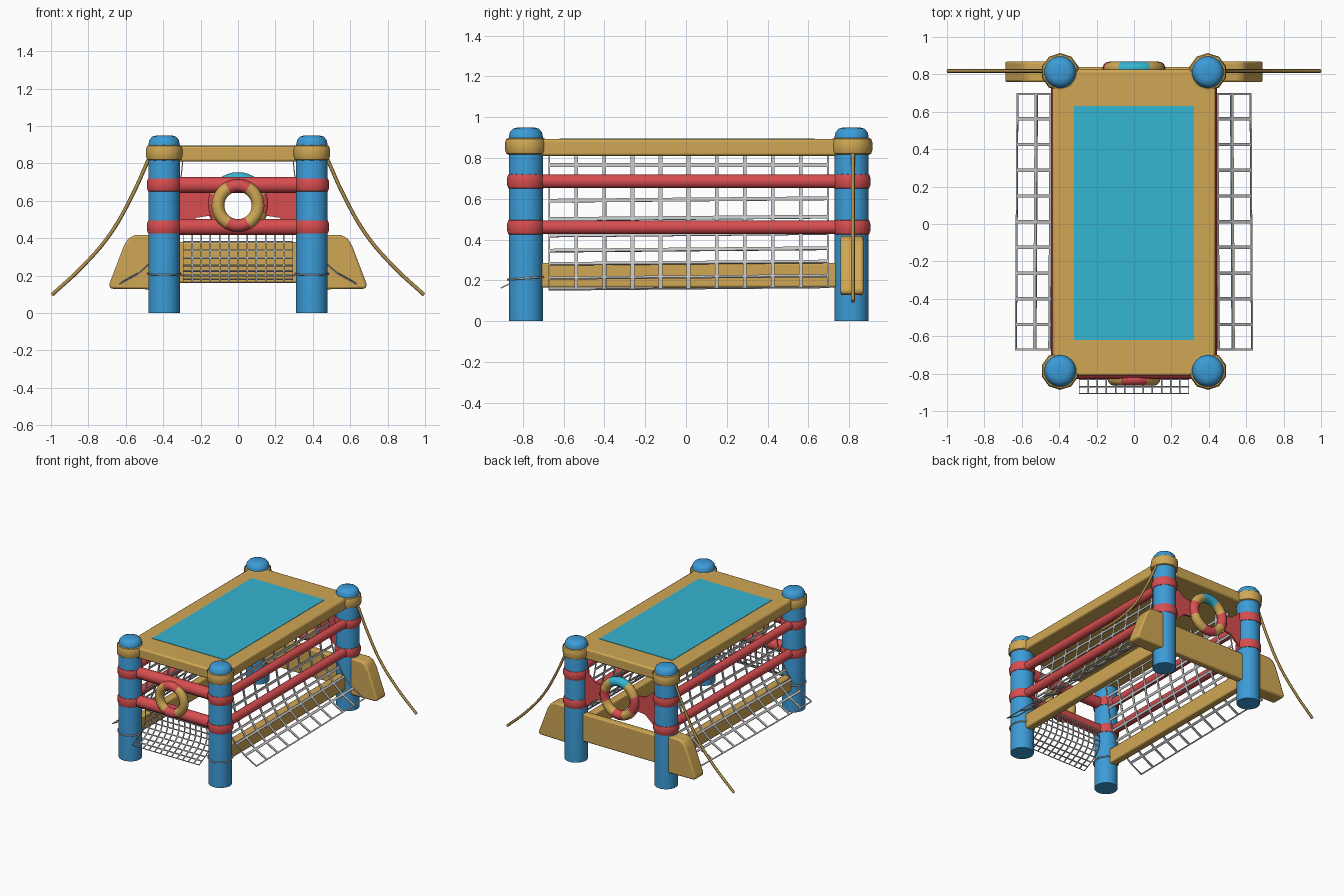
import bpy, bmesh, math
from mathutils import Vector

cube = bpy.data.objects.get("Cube")
if cube:
    bpy.data.objects.remove(cube, do_unlink=True)


def material(name, rgb):
    m = bpy.data.materials.new(name)
    m.use_nodes = True
    m.diffuse_color = (*rgb, 1)
    m.node_tree.nodes["Principled BSDF"].inputs["Base Color"].default_value = (*rgb, 1)
    return m


BLUE = material("post blue", (0.045, 0.33, 0.68))
AQUA = material("canopy turquoise", (0.035, 0.46, 0.64))
OCHRE = material("ochre", (0.63, 0.39, 0.09))
RED = material("red", (0.68, 0.075, 0.08))
GREY = material("net grey", (0.56, 0.56, 0.57))
ROPE = material("rope brown", (0.42, 0.27, 0.07))


def finish(name, bm, mat, loc=(0, 0, 0), smooth=True, bevel=0):
    bmesh.ops.recalc_face_normals(bm, faces=bm.faces[:])
    me = bpy.data.meshes.new(name)
    bm.to_mesh(me)
    bm.free()
    me.materials.append(mat)
    ob = bpy.data.objects.new(name, me)
    ob.location = loc
    bpy.context.collection.objects.link(ob)
    if bevel:
        b = ob.modifiers.new("soft edges", "BEVEL")
        b.width, b.segments = bevel, 2
    if smooth:
        bpy.ops.object.select_all(action="DESELECT")
        ob.select_set(True)
        bpy.context.view_layer.objects.active = ob
        bpy.ops.object.shade_smooth_by_angle(angle=math.radians(40))
    return ob


def box(name, lo, hi, mat, bevel=0.01):
    lo, hi = Vector(lo), Vector(hi)
    bm = bmesh.new()
    bmesh.ops.create_cube(bm, size=1)
    bmesh.ops.scale(bm, vec=hi - lo, verts=bm.verts)
    return finish(name, bm, mat, (lo + hi) / 2, bevel=bevel)


def lathe(name, profile, sides, mat, loc):
    """Closed solid of revolution from (radius, height) points."""
    bm = bmesh.new()
    rings = []
    for r, z in profile:
        rings.append([bm.verts.new((r * math.cos(a), r * math.sin(a), z))
                      for a in (math.tau * (i + 0.5) / sides for i in range(sides))])
    for low, high in zip(rings, rings[1:]):
        for i in range(sides):
            j = (i + 1) % sides
            bm.faces.new((low[i], low[j], high[j], high[i]))
    bm.faces.new(rings[0])
    bm.faces.new(rings[-1])
    return finish(name, bm, mat, loc)


def prism_y(name, outline, y0, y1, mat, bevel=0):
    """Outline in x, z extruded along y."""
    bm = bmesh.new()
    face = bm.faces.new([bm.verts.new((x, y0, z)) for x, z in outline])
    new = bmesh.ops.extrude_face_region(bm, geom=[face])["geom"]
    bmesh.ops.translate(bm, vec=(0, y1 - y0, 0),
                        verts=[v for v in new if isinstance(v, bmesh.types.BMVert)])
    return finish(name, bm, mat, bevel=bevel)


def tube(name, points, radius, mat, cyclic=False, sides=2):
    cu = bpy.data.curves.new(name, "CURVE")
    cu.dimensions = "3D"
    cu.bevel_depth, cu.bevel_resolution = radius, sides
    cu.use_fill_caps = True
    cu.resolution_u = 6
    sp = cu.splines.new("BEZIER")
    sp.bezier_points.add(len(points) - 1)
    for bp, p in zip(sp.bezier_points, points):
        bp.co = p
        bp.handle_left_type = bp.handle_right_type = "AUTO"
    sp.use_cyclic_u = cyclic
    cu.materials.append(mat)
    ob = bpy.data.objects.new(name, cu)
    bpy.context.collection.objects.link(ob)
    return ob


def net(name, rows, half_strand):
    """Grid of points turned into flat woven strands."""
    bm = bmesh.new()
    grid = [[bm.verts.new(p) for p in row] for row in rows]
    for a, b in zip(grid, grid[1:]):
        for i in range(len(a) - 1):
            bm.faces.new((a[i], a[i + 1], b[i + 1], b[i]))
    bmesh.ops.recalc_face_normals(bm, faces=bm.faces[:])
    holes = bm.faces[:]
    bmesh.ops.inset_individual(bm, faces=holes, thickness=half_strand, use_even_offset=True)
    bmesh.ops.delete(bm, geom=holes, context="FACES")
    ob = finish(name, bm, GREY, smooth=False)
    s = ob.modifiers.new("thickness", "SOLIDIFY")
    s.thickness, s.offset = 0.006, 0


def life_ring(name, loc, major, minor, colours, rule):
    bpy.ops.mesh.primitive_torus_add(major_segments=36, minor_segments=12, location=loc,
                                     rotation=(math.pi / 2, 0, 0),
                                     major_radius=major, minor_radius=minor)
    ob = bpy.context.object
    ob.name = name
    for m in colours:
        ob.data.materials.append(m)
    for f in ob.data.polygons:
        f.material_index = rule(math.degrees(math.atan2(f.center.y, f.center.x)))
    bpy.ops.object.shade_smooth_by_angle(angle=math.radians(60))


PX, FRONT, BACK = 0.395, -0.785, 0.812
POST = [(0.085, 0), (0.085, 0.9), (0.08, 0.925), (0.065, 0.943), (0.04, 0.95)]


def collar(r, h):
    return [(r - 0.025, -h), (r - 0.006, -h * 0.8), (r, -h * 0.4),
            (r, h * 0.4), (r - 0.006, h * 0.8), (r - 0.025, h)]


# Posts with their collars
for sx, side in ((1, "left"), (-1, "right")):
    for y, end in ((FRONT, "front"), (BACK, "back")):
        tag = f"{end}_{side}"
        lathe("post_" + tag, POST, 20, BLUE, (sx * PX, y, 0))
        lathe("top_collar_" + tag, collar(0.102, 0.045), 10, OCHRE, (sx * PX, y, 0.857))
        for z, level in ((0.685, "upper"), (0.46, "lower")):
            lathe(f"{level}_collar_{tag}", collar(0.094, 0.042), 16, RED, (sx * PX, y, z))

# Roof frame and turquoise sheet
box("roof_slab", (-0.435, -0.81, 0.81), (0.435, 0.825, 0.893), OCHRE, 0.012)
box("roof_sheet", (-0.32, -0.62, 0.888), (0.32, 0.63, 0.896), AQUA, 0)

# Red rails on the sides and front
for z, level in ((0.685, "upper"), (0.46, "lower")):
    for sx, side in ((1, "left"), (-1, "right")):
        tube(f"{level}_rail_{side}", [(sx * 0.408, FRONT, z), (sx * 0.408, BACK, z)], 0.035, RED, sides=3)
    tube(f"{level}_rail_front", [(-PX, FRONT, z), (PX, FRONT, z)], 0.045, RED, sides=3)

# Low boards, back wings, red back panels, guy ropes and side nets
WING = [(0.36, 0.125), (0.68, 0.13), (0.69, 0.15), (0.61, 0.36), (0.585, 0.4), (0.55, 0.418), (0.36, 0.418)]
PANEL = [(0.31, 0.43), (0.31, 0.72), (0.22, 0.65), (0.15, 0.64), (0.15, 0.52), (0.22, 0.51)]
GUY = [(0.47, 0.84), (0.57, 0.62), (0.685, 0.42), (0.83, 0.25), (0.995, 0.097)]
DRAPE = [(0.295, 0.82), (0.3, 0.765), (0.31, 0.68), (0.325, 0.59), (0.34, 0.5),
         (0.365, 0.42), (0.4, 0.345), (0.45, 0.28), (0.53, 0.21), (0.635, 0.152)]
for sx, side in ((1, "left"), (-1, "right")):
    xs = sorted((sx * 0.365, sx * 0.425))
    box("low_board_" + side, (xs[0], FRONT, 0.165), (xs[1], BACK, 0.285), OCHRE)
    prism_y("back_wing_" + side, [(sx * x, z) for x, z in WING], 0.758, 0.87, OCHRE, 0.015)
    prism_y("back_panel_" + side, [(sx * x, z) for x, z in PANEL], 0.81, 0.825, RED)
    tube("guy_rope_" + side, [(sx * x, 0.818, z) for x, z in GUY], 0.01, ROPE)
    rows = []
    for x, z in DRAPE:
        rows.append([(sx * (x - 0.008 * t * (x > 0.4)), -0.675 + 0.1375 * t * 10, z + 0.012 * t * (z < 0.6))
                     for t in (i / 10 for i in range(11))])
    net("side_net_" + side, rows, 0.009)
    # Cord wrapped round the front post and tied to the front net
    tie = [(sx * PX + 0.089 * math.cos(a), FRONT + 0.089 * math.sin(a), 0.21 + 0.006 * math.sin(a))
           for a in (math.tau * i / 8 for i in range(8))]
    tube("post_tie_" + side, tie, 0.005, GREY, cyclic=True, sides=1)
    tube("net_cord_" + side, [(sx * 0.315, FRONT - 0.04, 0.21), (sx * 0.295, -0.815, 0.2)], 0.004, GREY, sides=1)
box("back_board", (-PX, 0.785, 0.16), (PX, 0.84, 0.38), OCHRE)

# Fine net below the front rail
SAG = [(-0.75, 0.43), (-0.742, 0.38), (-0.738, 0.335), (-0.742, 0.295), (-0.76, 0.255),
       (-0.79, 0.225), (-0.83, 0.2), (-0.87, 0.18), (-0.908, 0.162)]
net("front_net", [[(0.295 * i / 6, y, z) for i in range(-6, 7)] for y, z in SAG], 0.004)

# Life rings on the front and back
life_ring("front_life_ring", (0, -0.83, 0.575), 0.107, 0.034, [OCHRE, RED],
          lambda a: int(abs(abs(a) - 90) < 30))
life_ring("back_life_ring", (0, 0.832, 0.585), 0.132, 0.036, [OCHRE, RED, AQUA],
          lambda a: 2 if abs(a - 90) < 28 else int(abs(a) < 25 or abs(a) > 155 or abs(a + 90) < 20))
